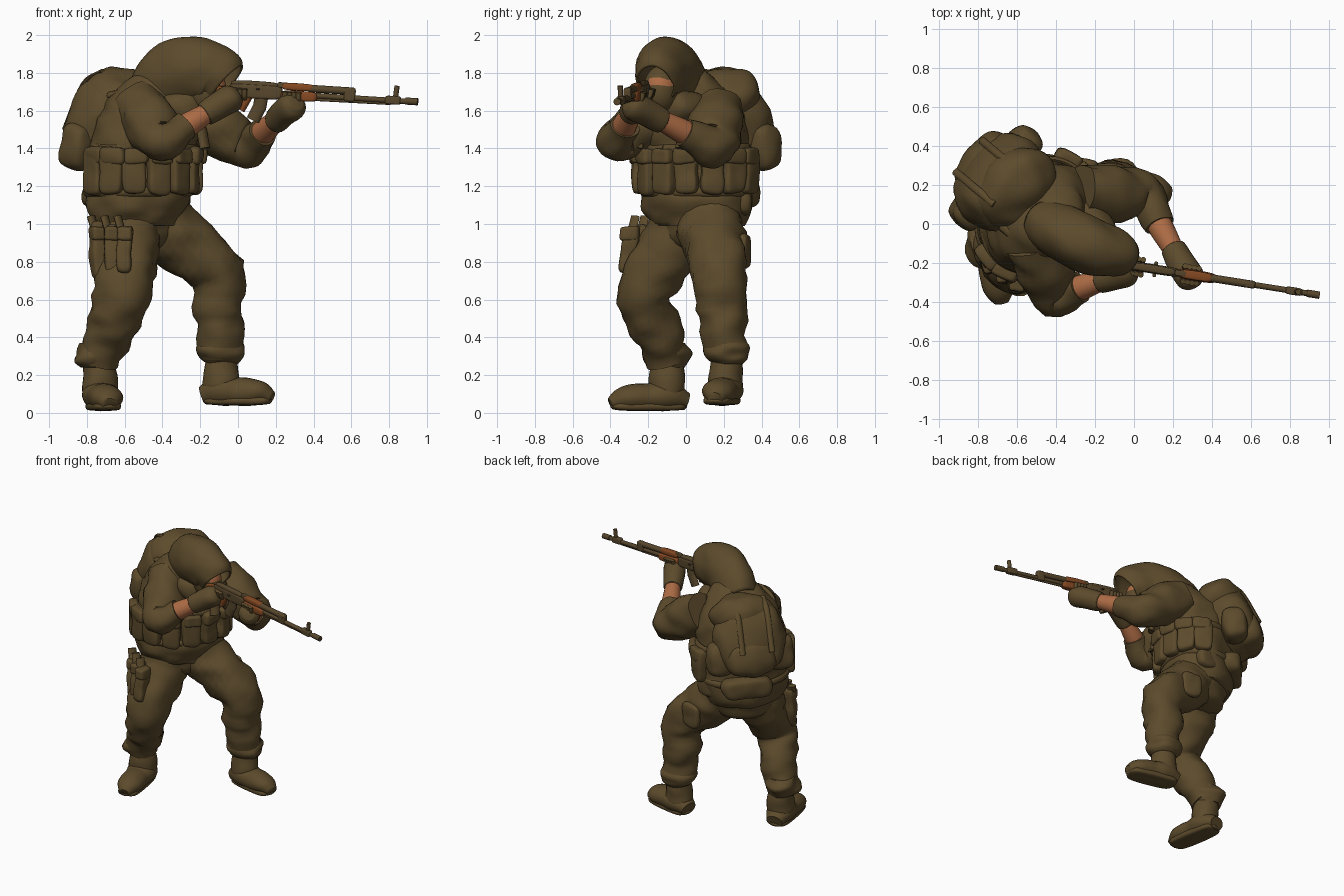
import bpy, bmesh, math
from mathutils import Vector, Matrix, noise

if "Cube" in bpy.data.objects:
    bpy.data.objects.remove(bpy.data.objects["Cube"], do_unlink=True)


def material(name, red, green, blue):
    mat = bpy.data.materials.new(name)
    mat.use_nodes = True
    colour = (red, green, blue, 1)
    mat.diffuse_color = colour
    mat.node_tree.nodes["Principled BSDF"].inputs["Base Color"].default_value = colour
    return mat


CLOTH = material("olive brown cloth", .108, .07, .025)
SKIN = material("skin", .42, .15, .06)
WOOD = material("reddish wood", .23, .065, .016)
STEEL = material("worn brown steel", .095, .062, .025)

# Directions of the crouched, turned body
UP = Vector((0, 0, 1))
TURN = math.radians(50)
WIDE = Vector((math.cos(TURN), math.sin(TURN), 0))
FRONT = WIDE.cross(UP)


def spine(height):
    # The back curls forward as it rises
    lean = max(0, height - 1.1) ** 2
    return Vector((.35 * lean - .53, .06 - .15 * lean, height))


def on_body(across, forward, height):
    return Vector((-.5, .05, height)) + WIDE * across + FRONT * forward


def finish(name, bm, mat):
    bmesh.ops.recalc_face_normals(bm, faces=bm.faces)
    mesh = bpy.data.meshes.new(name)
    bm.to_mesh(mesh)
    bm.free()
    mesh.materials.append(mat)
    ob = bpy.data.objects.new(name, mesh)
    bpy.context.collection.objects.link(ob)
    bpy.ops.object.select_all(action='DESELECT')
    ob.select_set(True)
    bpy.context.view_layer.objects.active = ob
    bpy.ops.object.shade_smooth_by_angle(angle=math.radians(60))
    return ob


def smooth_path(points, radii, steps):
    # Catmull-Rom curve that carries the radius along as a fourth value
    keys = [Vector((*point, radius)) for point, radius in zip(points, radii)]
    keys = [2 * keys[0] - keys[1], *keys, 2 * keys[-1] - keys[-2]]
    path = []
    for a, b, c, d in zip(keys, keys[1:], keys[2:], keys[3:]):
        for step in range(steps):
            t = step / steps
            path.append(b + (c - a) * t / 2 + (a - 2.5 * b + 2 * c - d / 2) * t * t
                        + (3 * b - a - 3 * c + d) * t ** 3 / 2)
    return path + [keys[-2]]


def tube(name, points, radii, mat=CLOTH, ref=WIDE, flat=1, folds=0, sides=24, caps=True):
    # Sweep an ellipse along a path; folds adds cloth creases
    if not isinstance(radii, (list, tuple)):
        radii = [radii] * len(points)
    path = smooth_path(points, radii, 6)
    bm = bmesh.new()
    rings = []
    for i, key in enumerate(path):
        centre = key.to_3d()
        before, after = path[max(i - 1, 0)], path[min(i + 1, len(path) - 1)]
        along = (after.to_3d() - before.to_3d()).normalized()
        u = (ref - along * ref.dot(along)).normalized()
        v = along.cross(u) * flat
        ring = []
        for side in range(sides):
            angle = math.tau * side / sides
            out = (u * math.cos(angle) + v * math.sin(angle)) * key[3]
            co = centre + out
            crease = noise.noise(Vector((co.x * 7, co.y * 7, co.z * 13)))
            ring.append(bm.verts.new(co + out.normalized() * crease * folds))
        rings.append(ring)
    for low, high in zip(rings, rings[1:]):
        for side in range(sides):
            bm.faces.new((low[side - 1], low[side], high[side], high[side - 1]))
    if caps:
        bm.faces.new(rings[0])
        bm.faces.new(rings[-1])
    return finish(name, bm, mat)


def place(location, turn=TURN, tilt=0):
    return Matrix.Translation(location) @ Matrix.Rotation(turn, 4, 'Z') @ Matrix.Rotation(tilt, 4, 'X')


def blob(name, frame, half, roundness=.5, mat=CLOTH, folds=.015):
    # Soft box: a gridded cube pulled part of the way to a sphere
    bm = bmesh.new()
    bmesh.ops.create_cube(bm, size=2)
    bmesh.ops.subdivide_edges(bm, edges=bm.edges, cuts=9, use_grid_fill=True)
    for vert in bm.verts:
        boxy = vert.co / sum(abs(c) ** 6 for c in vert.co) ** (1 / 6)
        shape = boxy.lerp(vert.co.normalized(), roundness)
        co = frame @ Vector(c * h for c, h in zip(shape, half))
        vert.co = co + (co - frame.translation).normalized() * noise.noise(co * 9) * folds
    return finish(name, bm, mat)


# Jacket and trouser seat
tube("jacket", [spine(z) for z in (.99, 1.1, 1.3, 1.5, 1.63, 1.8)], (.27, .31, .31, .31, .26, .12),
     flat=.8, folds=.025, sides=40)
tube("trouser_seat", [spine(z) for z in (.85, .9, 1, 1.1)], (.1, .21, .25, .26), flat=.8, folds=.02)


# Trouser legs with bunched cuffs, and boots
def leg(side, hip, knee, ankle, toe, floor):
    hip, knee, ankle = Vector(hip), Vector(knee), Vector(ankle)
    thigh, shin = hip.lerp(knee, .4), knee.lerp(ankle, .5)
    tube(side + "_trouser_leg", [hip, thigh, knee, shin, ankle], (.18, .17, .145, .13, .11), folds=.03)
    cuff = [ankle + UP * rise for rise in (.1, .05, 0, -.03)]
    tube(side + "_trouser_cuff", cuff, (.1, .12, .115, .09), folds=.04)
    toe = Vector((*toe, floor))
    sole = Vector((ankle.x, ankle.y, floor))
    heel = sole.lerp(toe, -.35)
    step = toe - heel
    tube(side + "_boot_shaft", [ankle, (ankle + sole) / 2, sole + UP * .08], (.085, .095, .09), folds=.012)
    radii = (.06, .09, .1, .09, .09, .08, .04)
    foot = [heel + step * i / 6 + UP * (r * .7 + .01) for i, r in enumerate(radii)]
    tube(side + "_boot_foot", foot, radii, ref=UP.cross(step), flat=.8, folds=.008)
    frame = place((heel + toe) / 2 + UP * .025, math.atan2(step.y, step.x))
    blob(side + "_boot_sole", frame, (step.length / 2, .08, .025), .4, folds=0)


leg("right", (-.57, 0, 1.03), (-.61, -.22, .64), (-.73, -.1, .27), (-.68, -.4), .01)
leg("left", (-.43, .12, 1.03), (-.11, .18, .74), (-.09, .21, .29), (.18, .15), .04)
blob("left_thigh_pocket", place((-.26, .31, .86), -.2), (.08, .03, .09))


# Arms: sleeve, bare wrist and glove
def arm(side, shoulder, elbow, hand):
    shoulder, elbow, hand = Vector(shoulder), Vector(elbow), Vector(hand)
    upper, cuff, wrist = shoulder.lerp(elbow, .5), elbow.lerp(hand, .36), elbow.lerp(hand, .68)
    reach = (hand - elbow).normalized()
    tube(side + "_sleeve", [shoulder, upper, elbow, cuff], (.14, .145, .11, .075), ref=UP, folds=.022)
    tube(side + "_wrist", [elbow, cuff, wrist], (.06, .065, .052), SKIN, UP)
    tube(side + "_glove", [wrist - reach * .02, wrist, hand, hand + reach * .05, hand + reach * .06],
         (.057, .065, .075, .05, .02), ref=UP, folds=.01)


arm("right", (-.53, -.08, 1.63), (-.4, -.37, 1.44), (-.05, -.25, 1.66))
arm("left", (-.27, .17, 1.6), (.05, .14, 1.41), (.28, -.27, 1.62))

# Hood and masked face with a bare strip at the eyes
hood_path = [(-.44, .01, 1.68), (-.35, -.05, 1.78), (-.23, -.11, 1.815), (-.12, -.14, 1.79), (-.06, -.16, 1.74)]
hood = tube("hood", hood_path, (.13, .145, .145, .13, .105), ref=Vector((.3, 1, 0)), flat=1.25,
            folds=.012, sides=32, caps=False)
hood.modifiers.new("thickness", 'SOLIDIFY').thickness = .012
face = blob("masked_face", place((-.17, -.13, 1.71), -.3), (.11, .095, .13), 1, folds=0)
face.data.materials.append(SKIN)
for polygon in face.data.polygons:
    if polygon.normal.x > .6 and abs(polygon.center.z - 1.75) < .018:
        polygon.material_index = 1
blob("neck_scarf", place((-.27, -.06, 1.62)), (.18, .14, .1), .8)


# Chest rig: pouches and belts around the waist, shoulder straps
def around(angle, height, grow=0):
    return spine(height) + WIDE * math.sin(angle) * (.31 + grow) + FRONT * math.cos(angle) * (.25 + grow)


for i in range(-4, 5):
    angle = math.radians(25 * i)
    blob("rig_pouch", place(around(angle, 1.28, .015), TURN + angle), (.065, .04, .125), .2)
    blob("rig_pouch_flap", place(around(angle, 1.36, .02), TURN + angle), (.065, .04, .045), .25)
for height in (1.17, 1.4):
    loop = [around(math.tau * i / 16, height) for i in range(17)]
    tube("rig_belt", loop, .025, ref=UP, flat=.6, sides=8)
for side, across in (("right", -.15), ("left", .15)):
    strap = [on_body(across, .3, 1.4), on_body(across, .25, 1.55), on_body(across, .1, 1.7), on_body(across, -.1, 1.68)]
    tube(side + "_shoulder_strap", strap, .035, flat=.6, sides=10)

# Backpack with lid, pockets and straps
blob("pack_body", place(on_body(.01, -.25, 1.53), tilt=.35), (.26, .18, .27), .8, folds=.02)
blob("pack_lid", place(on_body(.04, -.17, 1.68), tilt=.4), (.23, .18, .14), .9, folds=.02)
blob("pack_back_pocket", place(on_body(.03, -.36, 1.43), tilt=.2), (.18, .12, .14), .7)
for side, across in (("right", -.2), ("left", .22)):
    blob(side + "_pack_pocket", place(on_body(across, -.28, 1.41), tilt=.2), (.1, .09, .13), .6)
    pack_strap = [on_body(across / 2, -.2, 1.81), on_body(across / 2, -.33, 1.74), on_body(across / 2, -.46, 1.5)]
    tube(side + "_pack_strap", pack_strap, .02, flat=.6, sides=8)
blob("waist_pouch_rear", place(on_body(.03, -.26, 1.16)), (.18, .08, .08))
blob("waist_pouch_left", place((-.4, .3, 1.13), 0), (.08, .05, .08))

# Holster and pouches hanging on the right hip
for i in range(3):
    hang = Vector((.07 * i - .74, -.2 - .05 * i, .86))
    blob("hip_pouch", place(hang, .3 - i * .2, -.15), (.04, .045, .16 - .02 * i), .2)
    blob("hip_pouch_flap", place(hang + UP * .09, .3 - i * .2), (.045, .055, .04), .2)
    tube("hip_strap", [hang + UP * .05, hang + UP * .18 - FRONT * .05], .03, flat=.5, sides=8)

# Rifle, laid out along its own axis and then aimed
AIM = Vector((.95, -.15, -.06)).normalized()
LEFT = UP.cross(AIM).normalized()
GUN = Matrix((AIM, LEFT, AIM.cross(LEFT))).transposed().to_4x4()
GUN.translation = (0, -.215, 1.715)


def gun_box(name, start, end, bottom, top, half_width, mat=STEEL, roundness=.1):
    frame = GUN @ Matrix.Translation(((start + end) / 2, 0, (bottom + top) / 2))
    blob(name, frame, ((end - start) / 2, half_width, (top - bottom) / 2), roundness, mat, 0)


def gun_rod(name, start, end, radius, mat=STEEL, flat=1):
    ends = [GUN @ Vector((x, 0, z)) for x, z in (start, end)]
    tube(name, ends, radius, mat, LEFT, flat, sides=12)


gun_box("receiver", -.05, .24, -.045, .03, .024)
gun_box("receiver_cover", -.04, .22, .01, .048, .02, roundness=.4)
gun_box("charging_handle", .1, .12, 0, .01, .04)
gun_box("rear_sight", .21, .27, .02, .05, .016)
gun_box("lower_handguard", .23, .43, -.045, .01, .028, WOOD, .3)
gun_box("upper_handguard", .23, .41, .01, .05, .024, WOOD, .4)
gun_box("stock", -.3, -.04, -.06, .01, .02, WOOD, .2)
gun_box("gas_block", .57, .63, -.03, .045, .02)
gun_box("front_sight_base", .79, .875, -.03, .015, .02)
gun_rod("gas_tube", (.38, .026), (.62, .026), .02)
gun_rod("barrel", (.2, -.01), (.95, -.01), .015)
gun_rod("cleaning_rod", (.4, -.03), (.82, -.026), .008)
gun_rod("muzzle_brake", (.9, -.008), (.966, -.008), .019)
gun_rod("front_sight_post", (.845, 0), (.85, .07), .014)
gun_rod("magazine_top", (.13, -.02), (.12, -.1), .02, flat=1.8)
gun_rod("magazine_bottom", (.12, -.09), (.09, -.16), .02, flat=1.8)
gun_rod("pistol_grip", (.06, -.03), (.02, -.11), .02, WOOD, 1.2)

# Fingers curled under the rifle
for side, start in (("left", .26), ("right", -.03)):
    for i in range(4):
        curl = [(start + .024 * i, .04 * math.cos(a), -.05 * math.sin(a)) for a in (0, .8, 1.6, 2.4, 3.2)]
        tube(side + "_finger", [GUN @ Vector(point) for point in curl], .014, ref=AIM, sides=10)
